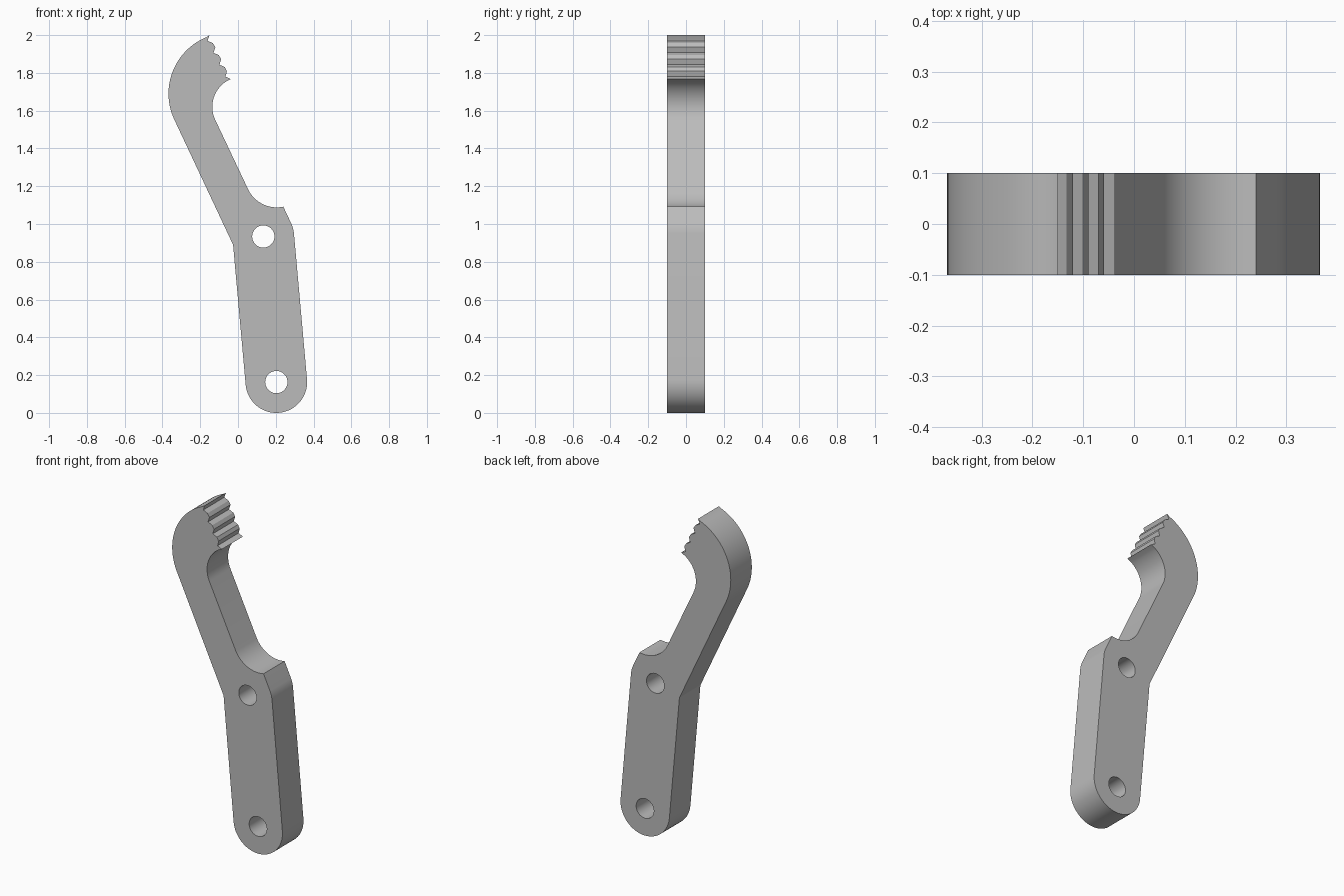
import bpy
import bmesh
from math import cos, sin, radians, tau

if "Cube" in bpy.data.objects:
    bpy.data.objects.remove(bpy.data.objects["Cube"])

HALF_DEPTH = 0.1
FOOT = (0.203, 0.163)      # lower pivot
PIVOT = (0.134, 0.934)     # upper pivot
ROUND = 0.163              # rounding radius about both pivots


def arc(centre, radius, start, end, steps):
    """Points along an arc in the xz plane, angles in degrees."""
    angles = [radians(start + (end - start) * i / steps) for i in range(steps + 1)]
    return [(centre[0] + radius * cos(a), centre[1] + radius * sin(a)) for a in angles]


# Outline, counter-clockwise from the rounded foot
outline = arc(FOOT, ROUND, 185, 365, 36)
outline += arc(PIVOT, ROUND, 5, 24, 6)
outline += arc((0.205, 1.256), 0.168, 282, 207, 20)       # notch
outline += arc((0.024, 1.62), 0.160, 206, 118, 20)        # inside of the hook

# Gripping teeth, from the hook's lower tip upward
for k in (3, 2, 1, 0):
    dx, dz = 0.0315 * k, -0.0633 * k
    if k < 3:
        outline.append((-0.133 + dx, 1.957 + dz))
    else:
        outline[-1] = (-0.037, 1.767)
    outline.append((-0.161 + dx, 1.970 + dz))
    outline.append((-0.157 + dx, 1.983 + dz))
    outline.append((-0.150 + dx * 0.96, 2.0 + dz))

outline += arc((-0.045, 1.69), 0.323, 112, 207, 32)       # back of the hook
outline.append((-0.026, 0.89))                            # bend in the arm

holes = [arc(c, 0.059, 0, 360, 32)[:-1] for c in (FOOT, PIVOT)]

# Fill the outline around the holes and extrude it
bm = bmesh.new()
edges = []
for loop in [outline] + holes:
    verts = [bm.verts.new((x, -HALF_DEPTH, z)) for x, z in loop]
    edges += [bm.edges.new((v, verts[i - 1])) for i, v in enumerate(verts)]
bmesh.ops.triangle_fill(bm, edges=edges, use_beauty=True, normal=(0, -1, 0))
ext = bmesh.ops.extrude_face_region(bm, geom=bm.faces[:], use_keep_orig=True)
moved = [g for g in ext["geom"] if isinstance(g, bmesh.types.BMVert)]
bmesh.ops.translate(bm, verts=moved, vec=(0, 2 * HALF_DEPTH, 0))
bmesh.ops.recalc_face_normals(bm, faces=bm.faces[:])

mesh = bpy.data.meshes.new("lever_arm")
bm.to_mesh(mesh)
bm.free()
lever = bpy.data.objects.new("lever_arm", mesh)
bpy.context.collection.objects.link(lever)

# Plain grey material
grey = bpy.data.materials.new("light_grey")
grey.use_nodes = True
colour = (0.5, 0.5, 0.5, 1)
grey.diffuse_color = colour
grey.node_tree.nodes["Principled BSDF"].inputs["Base Color"].default_value = colour
mesh.materials.append(grey)

bpy.ops.object.select_all(action="DESELECT")
lever.select_set(True)
bpy.context.view_layer.objects.active = lever
bpy.ops.object.shade_smooth_by_angle(angle=radians(20))
